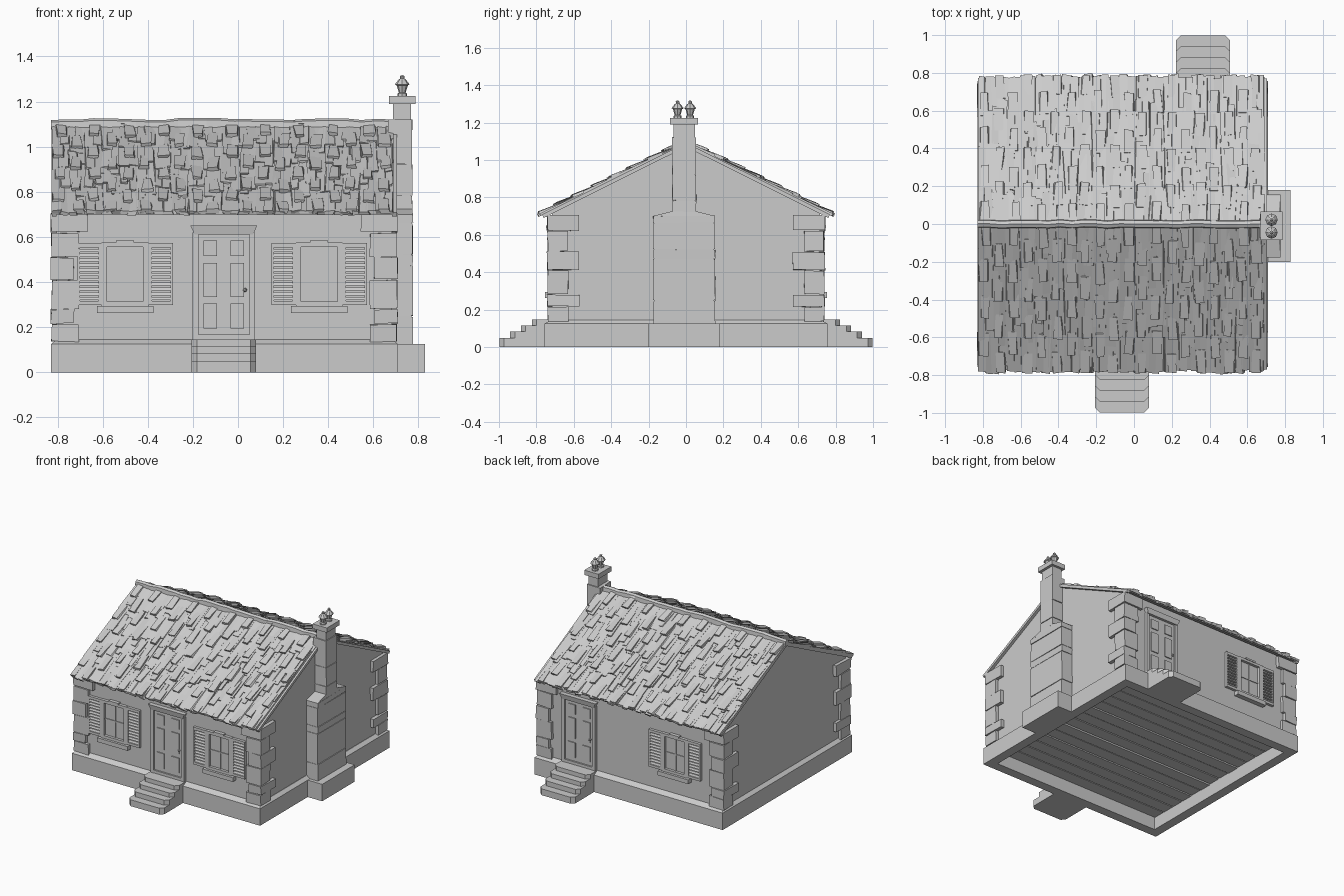
import bpy, bmesh, math, random
from mathutils import Vector

random.seed(4)
if "Cube" in bpy.data.objects:
    bpy.data.objects.remove(bpy.data.objects["Cube"])

stone = bpy.data.materials.new("plain_grey")
stone.use_nodes = True
GREY = (0.6, 0.6, 0.6, 1)
stone.diffuse_color = GREY
stone.node_tree.nodes["Principled BSDF"].inputs["Base Color"].default_value = GREY

X0, X1, WALL, EAVE, RIDGE = -0.804, 0.682, 0.717, 0.779, 1.092
EAVE_Z = 0.704


def rnd(a):
    return random.uniform(-a, a)


def hexa(bm, pts):
    """Solid from two rings of equal length: bottom then top."""
    vs = [bm.verts.new(p) for p in pts]
    n = len(vs) // 2
    bm.faces.new(vs[:n][::-1])
    bm.faces.new(vs[n:])
    for i in range(n):
        j = (i + 1) % n
        bm.faces.new((vs[i], vs[j], vs[n + j], vs[n + i]))


def box(bm, x, y, z, jit=0.0, taper=(0, 0)):
    """Box from (min, max) ranges; taper insets the top in x and y."""
    (a, b), (c, d) = sorted(x), sorted(y)
    pts = []
    for k, h in enumerate(z):
        s, t = taper[0] * k, taper[1] * k
        for px, py in ((a + s, c + t), (b - s, c + t), (b - s, d - t), (a + s, d - t)):
            pts.append((px + rnd(jit), py + rnd(jit), h + rnd(jit)))
    hexa(bm, pts)


def finish(name, bm):
    bmesh.ops.recalc_face_normals(bm, faces=bm.faces)
    me = bpy.data.meshes.new(name)
    bm.to_mesh(me)
    bm.free()
    me.materials.append(stone)
    ob = bpy.data.objects.new(name, me)
    bpy.context.collection.objects.link(ob)


# Foundation ring with a sloped top, and a planked floor inside
bm = bmesh.new()
FX, FY, T = (-0.829, 0.71), 0.756, 0.07
for s in (-1, 1):
    box(bm, FX, (s * FY, s * (FY - T)), (0, 0.125))
box(bm, (FX[0], FX[0] + T), (-FY + T, FY - T), (0, 0.125))
box(bm, (FX[1] - T, FX[1]), (-FY + T, FY - T), (0, 0.125))
box(bm, FX, (-FY, FY), (0.125, 0.145), taper=(0.025, 0.037))
finish("foundation", bm)

bm = bmesh.new()
PLANKS = 14
w = 2 * (FY - T) / PLANKS
for i in range(PLANKS):
    y = -FY + T + i * w
    box(bm, (FX[0] + T, FX[1] - T), (y + 0.004, y + w - 0.004), (0.095 + rnd(0.004), 0.126))
finish("floor_planks", bm)

# Walls with gables
bm = bmesh.new()
gable = ((-WALL, 0.13), (WALL, 0.13), (WALL, 0.72), (0, RIDGE - 0.01), (-WALL, 0.72))
hexa(bm, [(x, y, z) for x in (X0, X1) for y, z in gable])
finish("walls", bm)

# Corner stones, alternating long and short
bm = bmesh.new()
LAYERS = (0.135, 0.215, 0.28, 0.41, 0.51, 0.62, 0.705)
for sx, cx in ((-1, X0), (1, X1)):
    for sy in (-1, 1):
        for i in range(len(LAYERS) - 1):
            even = i % 2
            lx = 0.137 if i == 5 else (0.077 if even else 0.097)
            ly = 0.146 if even else 0.086
            out = 0.025 if even else 0.022
            box(bm, (cx + sx * out, cx - sx * lx), (sy * (WALL + out), sy * (WALL - ly)),
                (LAYERS[i] + 0.002, LAYERS[i + 1] - 0.002), jit=0.003)
finish("corner_stones", bm)

# Roof slabs, long split shingles, raised tabs and gable trims
RX = (-0.826, 0.69)
SL = math.hypot(EAVE, RIDGE - EAVE_Z)


def roof_point(side, x, s, h):
    """Point at distance s down the slope and h above its surface."""
    dy, dz = EAVE / SL, (EAVE_Z - RIDGE) / SL
    return Vector((x, side * (s * dy - h * dz), RIDGE + s * dz + h * dy))


def roof_block(bm, side, xs, ss, low, tops, jit=0.0, twist=0.0):
    """Block on the slope; tops gives the upper and lower end heights."""
    pts = []
    tilt = rnd(twist)
    for top in (False, True):
        for i, e in ((0, 0), (1, 0), (1, 1), (0, 1)):
            h = tops[e] + tilt * (2 * i - 1) if top else low
            x = xs[i] + (min(max(rnd(jit), RX[0] - xs[i]), RX[1] - xs[i]) if jit else 0)
            pts.append(roof_point(side, x, ss[e] + rnd(jit / 2), h))
    hexa(bm, pts)


slab, shingles, tabs, trim = (bmesh.new() for _ in range(4))
ROWS, COLS, TAB_COLS = 4, 40, 20
step, pitch, tab_pitch = (SL / ROWS, (RX[1] - RX[0]) / COLS, (RX[1] - RX[0]) / TAB_COLS)
for side in (-1, 1):
    roof_block(slab, side, RX, (0, SL - 0.01), -0.01, (0.004, 0.004))
    roof_block(trim, side, (X0 - 0.02, X0), (0, SL - 0.01), -0.02, (0, 0))
    roof_block(trim, side, (X1, X1 + 0.022), (0, SL - 0.01), -0.02, (0, 0))
    for r in range(ROWS):
        for c in range(COLS):
            x = RX[0] + c * pitch
            end = SL + rnd(0.01) if r == ROWS - 1 else (r + 1) * step + rnd(0.08)
            start = max(0.0, r * step - 0.09)
            roof_block(shingles, side, (x - 0.002, x + pitch + 0.002), (start, end), -0.004,
                       (0.004, random.uniform(0.008, 0.015)), jit=0.01, twist=0.004)
        for c in range(TAB_COLS):
            x = RX[0] + (c + 0.5) * tab_pitch + rnd(0.008)
            s = (r + 0.25 + 0.5 * (c % 2)) * step + rnd(0.015)
            roof_block(tabs, side, (x - 0.022, x + 0.022), (s - 0.065, min(s + 0.065, SL)), 0,
                       (0.01, 0.022), jit=0.008, twist=0.003)
finish("roof_slabs", slab)
finish("roof_shingles", shingles)
finish("raised_shingles", tabs)
finish("gable_trims", trim)

# Wavy ridge cap
bm = bmesh.new()
SEG, ring = 24, None
for i in range(SEG + 1):
    x, lift, sway = -0.828 + 1.5 * i / SEG, rnd(0.005), rnd(0.004)
    new = [bm.verts.new((x, y + sway, z + lift)) for y, z in
           ((-0.022, 1.08), (-0.018, 1.114), (0, 1.123), (0.018, 1.114), (0.022, 1.08))]
    if ring:
        for j in range(5):
            k = (j + 1) % 5
            bm.faces.new((ring[j], ring[k], new[k], new[j]))
    if i in (0, SEG):
        bm.faces.new(new)
    ring = new
finish("ridge_cap", bm)

# Chimney: footing, broad lower stack, shoulder, slim upper stack, cap
bm = bmesh.new()
CY = -0.01


def course(half, x, z, taper=(0, 0), jit=0.0):
    box(bm, x, (CY - half, CY + half), z, jit, taper)


course(0.19, (0.65, 0.828), (0, 0.125))
for z in ((0.12, 0.245), (0.25, 0.47), (0.474, 0.52), (0.524, 0.66), (0.664, 0.70)):
    course(0.165, (0.65, 0.775), z, jit=0.002)
course(0.161, (0.65, 0.77), (0.13, 0.70))
course(0.167, (0.65, 0.775), (0.70, 0.725), (0.002, 0.1))
for z in ((0.72, 0.78), (0.784, 0.92), (0.924, 1.12)):
    course(0.064, (0.665, 0.772), z, jit=0.002)
course(0.057, (0.688, 0.766), (0.72, 1.195))
course(0.075, (0.67, 0.786), (1.19, 1.225))
finish("chimney", bm)

# Lantern shaped chimney pots, turned from a profile
POT = ((0.022, 1.222), (0.022, 1.235), (0.015, 1.24), (0.025, 1.272), (0.033, 1.276),
       (0.016, 1.298), (0.009, 1.302), (0.01, 1.312), (0.003, 1.318))
for name, y in (("front_pot", -0.045), ("back_pot", 0.022)):
    bm = bmesh.new()
    rings = [[bm.verts.new((0.728 + r * math.cos(a * math.pi / 4), y + r * math.sin(a * math.pi / 4), z))
              for a in range(8)] for r, z in POT]
    bm.faces.new(rings[0])
    bm.faces.new(rings[-1])
    for lo, hi in zip(rings, rings[1:]):
        for a in range(8):
            b = (a + 1) % 8
            bm.faces.new((lo[a], lo[b], hi[b], hi[a]))
    finish(name, bm)


# Wall fittings: local x, depth out from the wall, height
def fitting(bm, cx, side, x, d, z, taper=(0, 0)):
    box(bm, [cx - side * v for v in x], [side * (WALL + v) for v in d], z, taper=taper)


def window(name, cx, side):
    bm = bmesh.new()
    add = lambda *a, **k: fitting(bm, cx, side, *a, **k)
    for s in (-1, 1):
        add((s * 0.08, s * 0.104), (-0.01, 0.022), (0.295, 0.575))
    add((-0.08, 0.08), (-0.01, 0.022), (0.555, 0.575))
    add((-0.08, 0.08), (-0.01, 0.022), (0.295, 0.315))
    add((-0.08, 0.08), (-0.01, 0.002), (0.315, 0.555))
    add((-0.004, 0.004), (0, 0.007), (0.315, 0.555))
    add((-0.08, 0.08), (0, 0.007), (0.43, 0.438))
    add((-0.04, 0.04), (0, 0.026), (0.572, 0.585))
    add((-0.125, 0.125), (-0.01, 0.036), (0.262, 0.293))
    finish(name, bm)
    # Louvred shutters on both sides
    bm = bmesh.new()
    for s in (-1, 1):
        for a, b in ((0.104, 0.118), (0.2, 0.211)):
            add((s * a, s * b), (-0.005, 0.02), (0.298, 0.573))
        for z in ((0.298, 0.316), (0.553, 0.573)):
            add((s * 0.118, s * 0.2), (-0.005, 0.02), z)
        for i in range(11):
            z = 0.32 + i * 0.0213
            add((s * 0.118, s * 0.2), (-0.006, 0.018), (z, z + 0.014), taper=(0, 0.006))
    finish(name + "_shutters", bm)


def door(name, cx, side):
    bm = bmesh.new()
    add = lambda *a, **k: fitting(bm, cx, side, *a, **k)
    add((-0.115, 0.115), (-0.01, 0.006), (0.145, 0.615))
    for s in (-1, 1):
        add((s * 0.113, s * 0.138), (-0.01, 0.02), (0.145, 0.62))
        for z in ((0.195, 0.305), (0.335, 0.485), (0.515, 0.585)):
            add((s * 0.03, s * 0.09), (0, 0.013), z)
    add((-0.113, 0.113), (-0.01, 0.018), (0.14, 0.167))
    add((-0.13, 0.13), (-0.01, 0.025), (0.612, 0.65), taper=(-0.018, -0.008))
    y = side * (WALL + 0.016)
    knob = bmesh.ops.create_icosphere(bm, subdivisions=1, radius=0.01)
    bmesh.ops.translate(bm, verts=knob["verts"], vec=(cx - side * 0.094, y, 0.365))
    finish(name, bm)
    # Stone steps with chipped front corners
    bm = bmesh.new()
    for i, top in enumerate((0.047, 0.083, 0.115, 0.146)):
        front, back, c = 0.998 - i * 0.058, 0.70, 0.025
        plan = ((-0.143, back), (-0.143, front - c), (-0.143 + c, front),
                (0.143 - c, front), (0.143, front - c), (0.143, back))
        hexa(bm, [(cx + x, side * y, z) for z in (0, top) for x, y in plan])
    finish(name + "_steps", bm)


window("front_right_window", -0.5, -1)
window("front_left_window", 0.36, -1)
window("back_window", -0.42, 1)
door("front_door", -0.063, -1)
door("back_door", 0.365, 1)
